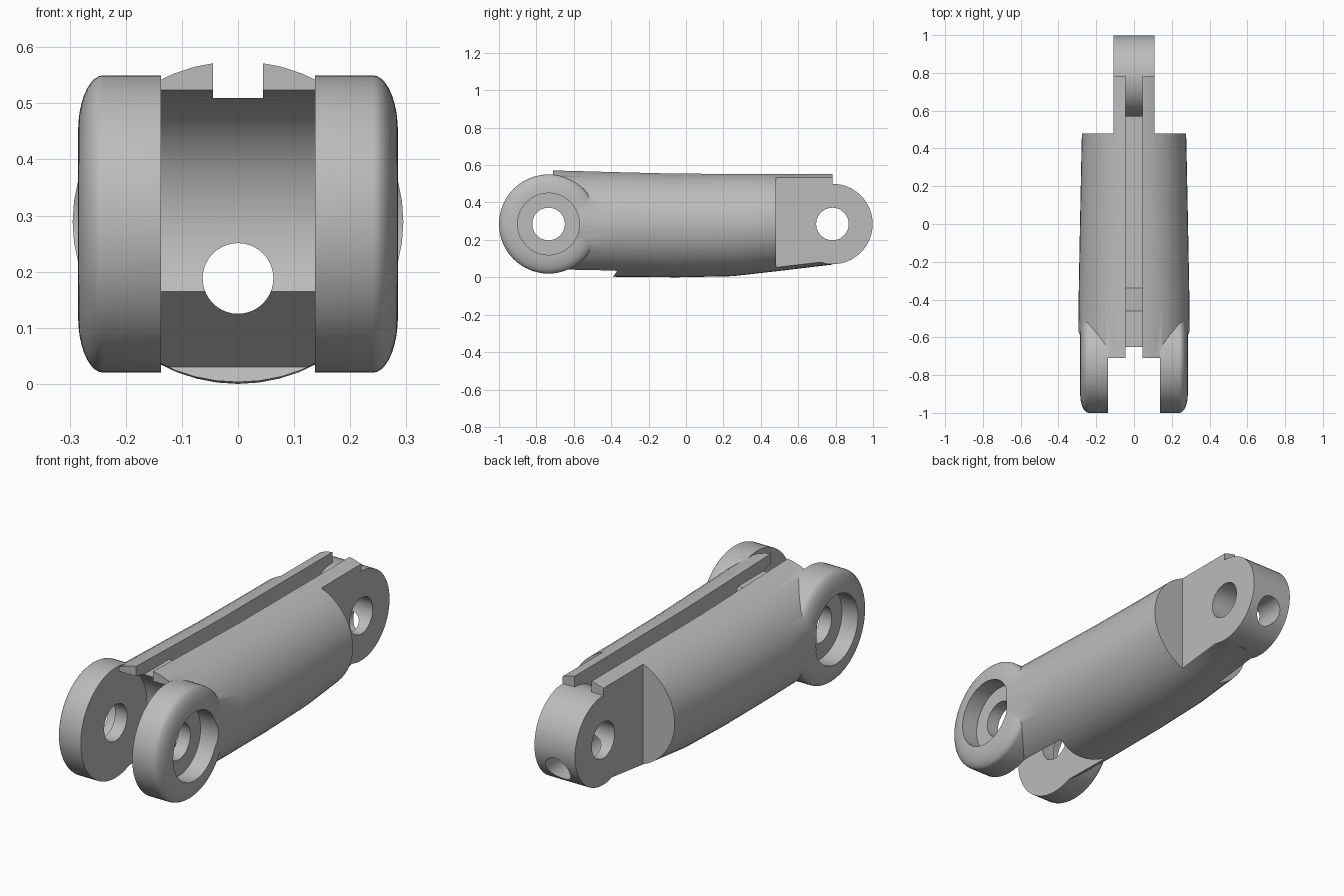
import bpy, bmesh
from math import sin, cos, pi, radians

if "Cube" in bpy.data.objects:
    bpy.data.objects.remove(bpy.data.objects["Cube"], do_unlink=True)

grey = bpy.data.materials.new("plain_grey")
grey.use_nodes = True
colour = (0.5, 0.5, 0.5, 1)
grey.diffuse_color = colour
grey.node_tree.nodes["Principled BSDF"].inputs["Base Color"].default_value = colour

AXIS_Z = 0.285      # height of both hinge axes
FRONT_Y = -0.735    # fork hinge
BACK_Y = 0.783      # tongue hinge
GAP = 0.137         # half gap between fork lugs
TONGUE = 0.108      # half width of tongue


def loft(name, rings):
    """Closed solid through rings of equal point count."""
    bm = bmesh.new()
    loops = [[bm.verts.new(p) for p in ring] for ring in rings]
    n = len(loops[0])
    for a, b in zip(loops, loops[1:]):
        for i in range(n):
            j = (i + 1) % n
            bm.faces.new((a[i], a[j], b[j], b[i]))
    bm.faces.new(loops[0])
    bm.faces.new(loops[-1])
    bmesh.ops.recalc_face_normals(bm, faces=bm.faces)
    mesh = bpy.data.meshes.new(name)
    bm.to_mesh(mesh)
    bm.free()
    mesh.materials.append(grey)
    ob = bpy.data.objects.new(name, mesh)
    bpy.context.collection.objects.link(ob)
    return ob


def lathe_x(name, profile, y, z=AXIS_Z, n=64):
    """Turn (x, radius) pairs about an axis parallel to x."""
    return loft(name, [[(x, y + r * cos(2 * pi * i / n), z + r * sin(2 * pi * i / n))
                        for i in range(n)] for x, r in profile])


def prism(name, x0, x1, profile):
    """Extrude a (y, z) outline from x0 to x1."""
    return loft(name, [[(x, y, z) for y, z in profile] for x in (x0, x1)])


def combine(target, tool, operation):
    mod = target.modifiers.new("join", "BOOLEAN")
    mod.operation = operation
    mod.solver = "EXACT"
    mod.object = tool
    bpy.context.view_layer.objects.active = target
    bpy.ops.object.modifier_apply(modifier=mod.name)
    bpy.data.objects.remove(tool, do_unlink=True)


# Tapered oval body: y, half width, bottom, top
stations = [(-0.71, 0.296, 0.01, 0.575), (-0.38, 0.293, 0.003, 0.566),
            (-0.05, 0.287, 0.0, 0.558), (0.25, 0.281, 0.006, 0.557),
            (0.48, 0.276, 0.032, 0.556), (BACK_Y, 0.27, 0.068, 0.555)]
N = 48
body = loft("finger_link", [
    [(w * cos(2 * pi * i / N), y, (lo + hi) / 2 + (hi - lo) / 2 * sin(2 * pi * i / N))
     for i in range(N)] for y, w, lo, hi in stations])

# Top slot: shallow at the front, deep along the middle
combine(body, prism("slot_cutter", -0.045, 0.045, [
    (-0.9, 0.7), (-0.9, 0.51), (-0.46, 0.51), (-0.34, 0.28), (0.9, 0.28), (0.9, 0.7)]),
    "DIFFERENCE")

# Hollow between the lugs, with a relief cut underneath
arc = [(FRONT_Y + 0.24 * cos(radians(a)), AXIS_Z + 0.24 * sin(radians(a)))
       for a in range(90, -31, -5)]
combine(body, prism("gap_cutter", -GAP, GAP, [(-1.1, 0.525)] + arc + [
    (-0.37, 0.03), (-0.41, -0.02), (-1.1, -0.02)]), "DIFFERENCE")

# Rounded tongue end, then flat cheeks on both sides
combine(body, lathe_x("tongue_end", [(-0.15, 0.215), (0.15, 0.215)], BACK_Y), "UNION")
for s in (-1, 1):
    combine(body, prism("cheek_cutter", s * TONGUE, s * 0.5, [
        (0.48, -0.2), (1.2, -0.2), (1.2, 0.8), (0.48, 0.8)]), "DIFFERENCE")

# Fork lugs with softened outer rims, and their counterbores
rim = [(0.24 + 0.045 * sin(radians(a)), 0.165 + 0.1 * cos(radians(a)))
       for a in range(0, 91, 10)]
for s in (-1, 1):
    lug = [(s * x, r) for x, r in [(GAP, 0.265)] + rim]
    combine(body, lathe_x("fork_lug", lug, FRONT_Y), "UNION")
    combine(body, lathe_x("counterbore", [(s * 0.2, 0.165), (s * 0.5, 0.165)], FRONT_Y),
            "DIFFERENCE")

# Hinge pin holes
for y in (FRONT_Y, BACK_Y):
    combine(body, lathe_x("pin_hole", [(-0.6, 0.087), (0.6, 0.087)], y, n=48), "DIFFERENCE")

# Lengthwise cord hole
combine(body, loft("cord_hole", [
    [(0.063 * cos(2 * pi * i / 40), y, 0.188 + 0.063 * sin(2 * pi * i / 40))
     for i in range(40)] for y in (-0.7, 1.2)]), "DIFFERENCE")

bpy.ops.object.select_all(action="DESELECT")
body.select_set(True)
bpy.context.view_layer.objects.active = body
bpy.ops.object.shade_smooth_by_angle(angle=radians(30))
